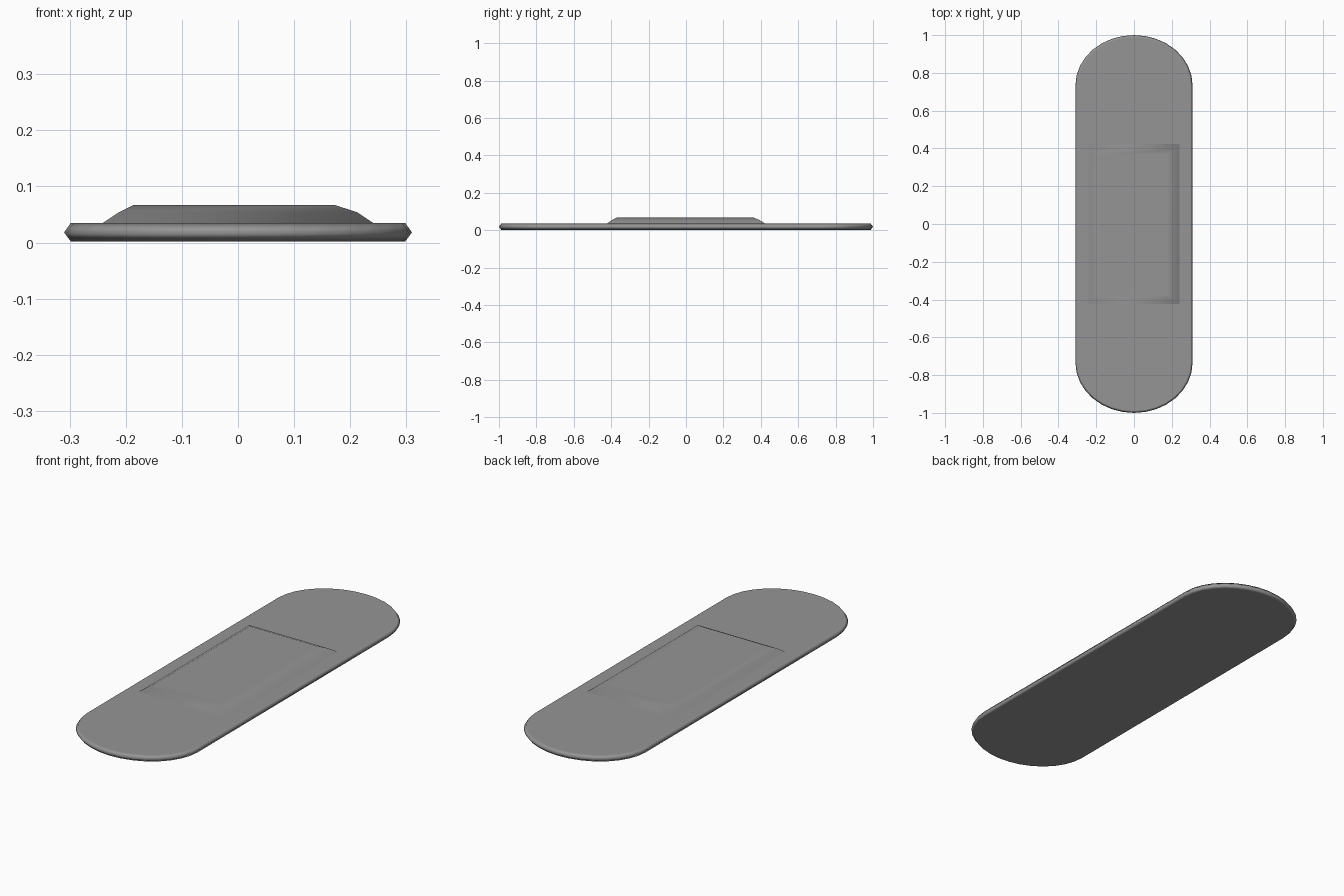
import bpy, bmesh
from math import sin, cos, pi

if "Cube" in bpy.data.objects:
    bpy.data.objects.remove(bpy.data.objects["Cube"])

# Dark grey surface
grey = bpy.data.materials.new("dark_grey")
grey.diffuse_color = (0.3, 0.3, 0.3, 1)
grey.use_nodes = True
grey.node_tree.nodes["Principled BSDF"].inputs["Base Color"].default_value = grey.diffuse_color


def loft(name, rings, bottom=True):
    """Solid skinned through rings of equal point count."""
    bm = bmesh.new()
    loops = [[bm.verts.new(p) for p in ring] for ring in rings]
    n = len(loops[0])
    for a, b in zip(loops, loops[1:]):
        for i in range(n):
            j = (i + 1) % n
            bm.faces.new((a[i], a[j], b[j], b[i]))
    if bottom:
        bm.faces.new(loops[0][::-1])
    bm.faces.new(loops[-1])
    mesh = bpy.data.meshes.new(name)
    bm.to_mesh(mesh)
    bm.free()
    mesh.polygons.foreach_set("use_smooth", [True] * len(mesh.polygons))
    mesh.materials.append(grey)
    obj = bpy.data.objects.new(name, mesh)
    bpy.context.collection.objects.link(obj)
    # keeps the broad faces flat while the rim shades smoothly
    obj.modifiers.new("weighted_normals", 'WEIGHTED_NORMAL').weight = 80
    return obj


def capsule(inset, z, steps=16):
    """Strip outline: straight sides with rounded ends."""
    rx, ry, straight = 0.31 - inset, 0.265 - inset, 0.735
    pts = []
    for side, start in ((1, 0), (-1, pi)):
        for i in range(steps + 1):
            t = start + pi * i / steps
            pts.append((rx * cos(t), side * straight + ry * sin(t), z))
    return pts


def rectangle(x0, x1, y0, y1, z):
    return [(x0, y0, z), (x1, y0, z), (x1, y1, z), (x0, y1, z)]


# Adhesive strip with a pointed rim
loft("adhesive_strip", [capsule(0.012, 0.002), capsule(0, 0.018),
                        capsule(0.012, 0.035)])

# Raised pad with sloped sides, open where it rests on the strip
loft("raised_pad", [
    rectangle(-0.242, 0.242, -0.425, 0.425, 0.034),
    rectangle(-0.212, 0.212, -0.396, 0.394, 0.054),
    rectangle(-0.186, 0.172, -0.370, 0.362, 0.067),
], bottom=False)
